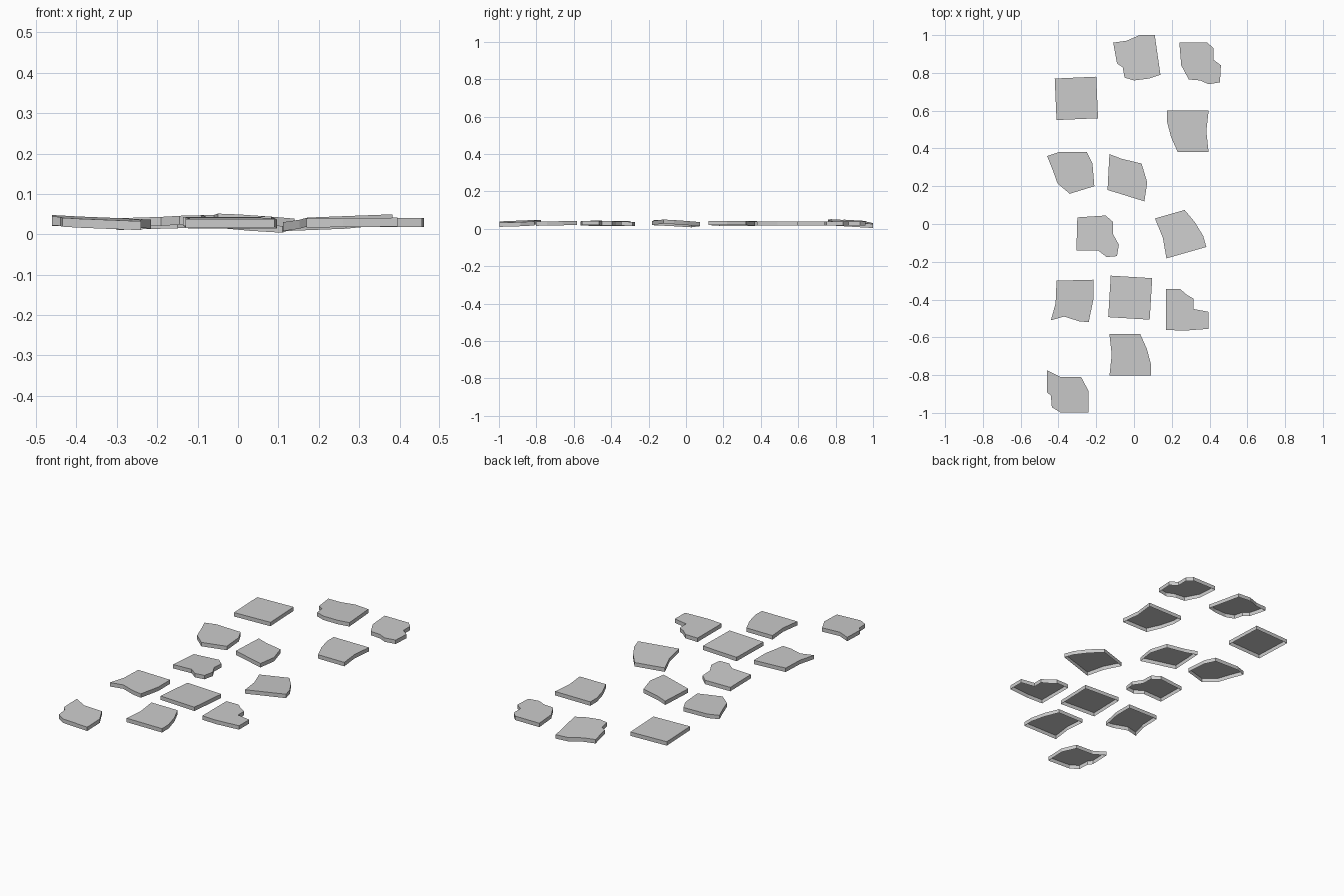
import bpy, bmesh
from math import radians, cos, sin

if "Cube" in bpy.data.objects:
    bpy.data.objects.remove(bpy.data.objects["Cube"])

THICK = 0.022   # slab thickness
TOP = 0.040     # height of the walking surface at the stone centre
count = 0


def stone(outline, centre=(0, 0), turn=0, slope=(0, 0)):
    """Open-bottomed slab; outline is clockwise in hundredths of a unit."""
    global count
    count += 1
    c, s = cos(radians(turn)), sin(radians(turn))
    pts = [((x * c - y * s + centre[0]) / 100, (x * s + y * c + centre[1]) / 100)
           for x, y in reversed(outline)]
    mx = (min(p[0] for p in pts) + max(p[0] for p in pts)) / 2
    my = (min(p[1] for p in pts) + max(p[1] for p in pts)) / 2
    bm = bmesh.new()
    top, low = [], []
    for x, y in pts:
        z = TOP + (x - mx) * slope[0] + (y - my) * slope[1]
        top.append(bm.verts.new((x, y, z)))
        low.append(bm.verts.new((x, y, z - THICK)))
    bm.faces.new(top)
    for i in range(len(pts)):
        j = (i + 1) % len(pts)
        bm.faces.new((low[i], low[j], top[j], top[i]))
    me = bpy.data.meshes.new("paving_stone")
    bm.to_mesh(me)
    bm.free()
    ob = bpy.data.objects.new(f"paving_stone_{count:02d}", me)
    bpy.context.collection.objects.link(ob)


# Square stones
square = [(-11, 11), (11, 11), (11, -11), (-11, -11)]
stone(square, (-30.5, 66.5), 2.5)
stone(square, (-2, -39), -3.5, (0.0, -0.03))

# Stones with one hollow side and one slanted side
hollow = [(-11, 11), (5.3, 11), (8.8, 3.2), (11, -5), (11, -11), (-11, -11), (-9.8, 0)]
stone(hollow, (28.5, 49), 180)
stone(hollow, (-2, -69.3), 0, (0, 0.02))
stone(hollow, (24.7, -4.6), 16, (0.05, -0.04))

# Back stones, chipped along the lower left and the right
stone([(-11, 96), (-4, 97), (3, 100), (11, 100), (14, 79), (8, 77), (0, 76),
       (-5, 77.5), (-6, 83), (-9, 85)], slope=(-0.06, -0.07))
stone([(24, 96), (39, 96), (42, 93), (42, 87), (46, 84), (45.5, 75), (39.5, 74),
       (35, 76), (29, 76.5), (25, 84)])

# Middle stones
stone([(-46, 36), (-40, 38), (-25, 38), (-22, 32), (-21, 20), (-34, 16),
       (-40.5, 21.5), (-43, 28.5)], slope=(-0.02, 0))
stone([(-13, 37), (-6.5, 34.5), (4, 32), (7, 22), (5.5, 12), (-9, 16.5),
       (-14, 18), (-13.5, 28)], slope=(0.02, 0))
stone([(-30, 3.5), (-15, 4.5), (-11, 1), (-11, -5.5), (-8, -11), (-9, -17),
       (-14.5, -17.5), (-19, -14), (-30.5, -14)], slope=(0.03, -0.04))

# Front stones
stone([(-41, -30), (-21.5, -29.5), (-21.5, -40), (-24, -52), (-29, -51.5),
       (-37, -49), (-44, -51), (-41.5, -42)], slope=(-0.03, 0))
stone([(17, -34.5), (24.5, -34.5), (28, -37.5), (31.5, -39.5), (31.5, -45),
       (39.5, -46.5), (39.5, -55.5), (26, -56.5), (17, -56)], slope=(0.01, 0))
stone([(-46, -77.5), (-39, -81), (-28, -81), (-24, -88.5), (-24, -99.7),
       (-39, -99.7), (-43.5, -97), (-44, -91), (-46, -89)], slope=(-0.04, 0.03))
